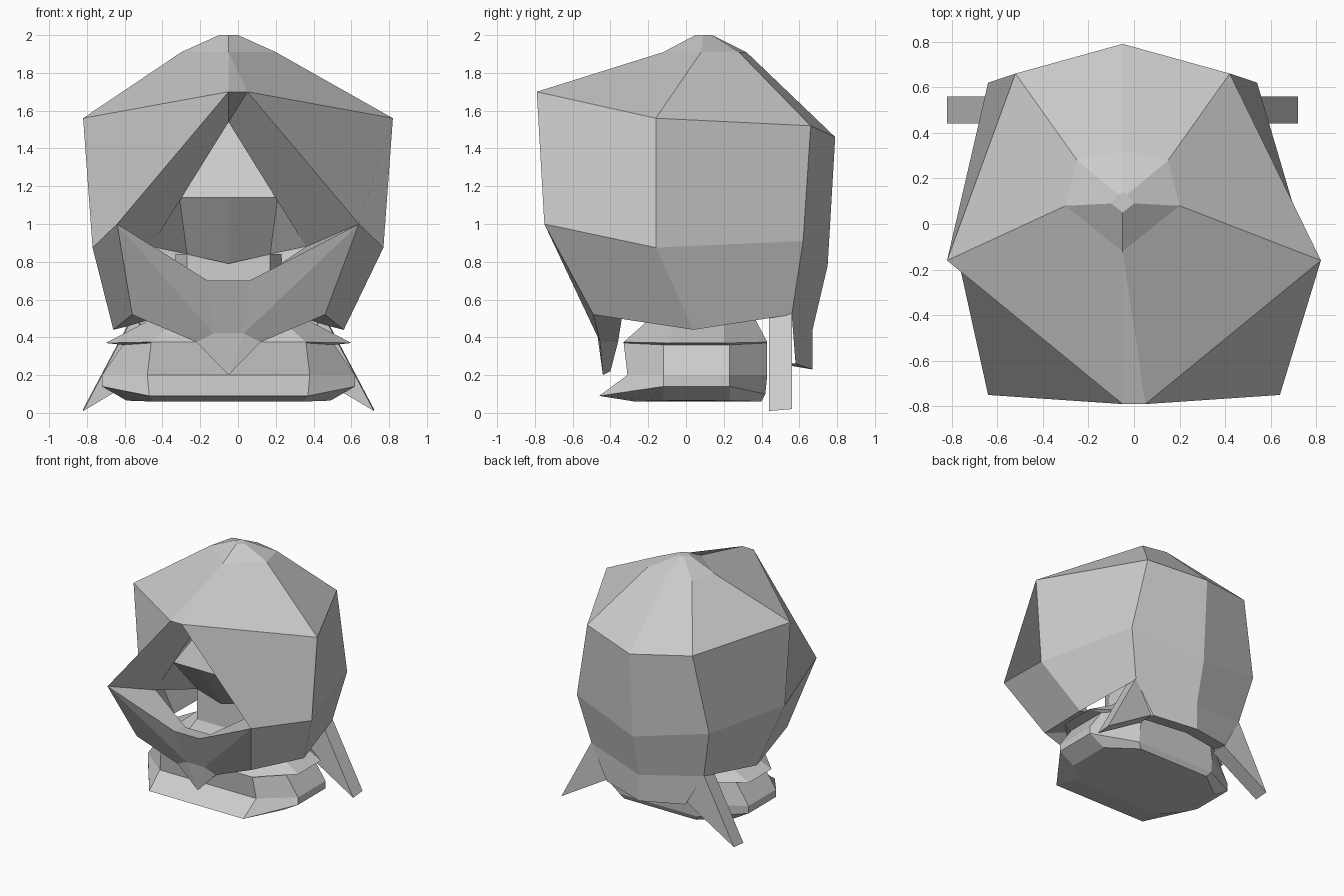
import bpy, bmesh

if "Cube" in bpy.data.objects:
    bpy.data.objects.remove(bpy.data.objects["Cube"])

CX = -0.05  # symmetry plane of the figure


def make(name, polys):
    """Object from polygons given as point tuples, welded together."""
    bm = bmesh.new()
    for poly in polys:
        pts = []
        for p in poly:
            if p not in pts:
                pts.append(p)
        if len(pts) > 2:
            bm.faces.new([bm.verts.new(p) for p in pts])
    bmesh.ops.remove_doubles(bm, verts=bm.verts, dist=0.0005)
    bmesh.ops.recalc_face_normals(bm, faces=bm.faces)
    me = bpy.data.meshes.new(name)
    bm.to_mesh(me)
    bm.free()
    ob = bpy.data.objects.new(name, me)
    bpy.context.collection.objects.link(ob)
    return ob


def side(p, s, extra=0.0):
    return (round(CX + s * p[0] + (extra if s > 0 else 0), 4), p[1], p[2])


def ring(half, extras=(0, 0, 0, 0)):
    """Half outline (front, side, back corner, back) to a full outline."""
    left = [side(p, -1) for p in half]
    right = [side(p, 1, e) for p, e in zip(half, extras)]
    return left + right[-2::-1]


def loft(rings, closed=False):
    out = []
    for a, b in zip(rings, rings[1:]):
        n = len(a)
        for i in range(n if closed else n - 1):
            j = (i + 1) % n
            out.append((a[i], a[j], b[j], b[i]))
    return out


# hood: stacked outlines, front right side is slightly wider
top = ring([(0, .05, 2), (.05, .09, 2), (.02, .13, 2), (0, .14, 2)])
crown = ring([(0, -.12, 1.91), (.25, .08, 1.91), (.2, .28, 1.91), (0, .32, 1.91)])
wide = ring([(0, -.79, 1.7), (.77, -.16, 1.56), (.47, .66, 1.52), (0, .79, 1.46)],
            (.1, .1, 0, 0))
cheek = ring([(.59, -.75, 1.0), (.72, -.16, .875), (.59, .62, .91), (0, .75, .78)],
             (.1, .1, 0, 0))
hem = ring([(.51, -.49, .52), (.61, .04, .44), (.5, .56, .52), (0, .67, .44)])
hood = loft([top, crown, wide], True) + loft([wide, cheek, hem]) + [top]
make("hood", hood)

# rim of the face opening and lining behind the cheeks
apex = (CX, -.42, 1.54)
rim, face, lining, mask = [], [], [], []
centre = {}
for s, o in ((-1, 0), (1, -1)):
    rim_low = side((.41, -.39, .88), s)
    rim.append((wide[o], cheek[o], rim_low, apex))
    # sloped face inside the hood
    brow = side((.26, -.38, 1.14), s)
    chin = side((.22, -.13, .84), s)
    face += [((CX, -.22, 1.56), brow, (CX, -.38, 1.14)),
             (brow, chin, (CX, -.15, .79), (CX, -.38, 1.14)),
             (brow, rim_low, chin)]
    # lining and bottom edge of the hood sides
    hem_in = side((.4, -.34, .5), s)
    side_in = side((.53, .04, .46), s)
    top_in = side((.6, -.1, .86), s)
    i, j = (0, 1) if s < 0 else (-1, -2)
    lining += [(rim_low, top_in, side_in, hem_in),
               (hem[i], hem[j], side_in, hem_in)]
    # mask half
    lip, lip_in = side((.11, -.58, .7), s), side((.11, -.44, .68), s)
    strip = side((.08, -.47, .42), s)
    low, low_in = side((.17, -.455, .375), s), side((.17, -.36, .375), s)
    tip, tip_in = (CX, -.44, .2), (CX, -.40, .22)
    mask += [(cheek[o], lip, strip), (cheek[o], strip, low, hem[o]),
             (strip, tip, low), (cheek[o], lip, lip_in, rim_low),
             (hem[o], low, low_in, hem_in), (low, tip, tip_in, low_in),
             (rim_low, lip_in, low_in, hem_in)]
    centre[s] = (lip, strip, lip_in, low_in)
rim.append((wide[0], wide[-1], apex))
(lp, st, li, lo), (rp, sr, ri, ro) = centre[-1], centre[1]
mask += [(lp, rp, sr, st), (st, sr, tip), (lp, rp, ri, li),
         (li, ri, ro, lo), (lo, ro, tip_in)]
make("hood_rim", rim)
make("inner_face", face)
make("hood_lining", lining)
make("mask", mask)

# neck scarf flap: short skirt below the back of the hood
c = (side((.5, .56, .52), -1), (CX, .67, .44), side((.5, .56, .52), 1))
d = (side((.35, .58, .26), -1), (CX, .67, .23), side((.35, .58, .26), 1))
e = tuple((p[0], p[1] - .12, p[2] + .02) for p in d)
f = tuple((p[0], p[1] - .12, p[2]) for p in c)
make("back_flap", loft([c, d, e, f]))

# two pointed tails
for s, name in ((-1, "left_tail"), (1, "right_tail")):
    prof = [(.5, .52), (.77, .01), (.35, .26)]
    a = [side((x, .44, z), s) for x, z in prof]
    b = [side((x, .56, z + .01), s) for x, z in prof]
    make(name, loft([a, b], True) + [a, b])


def octagon(fx, fy, fz, sx, sz, bx, by, bz, y0=-.12, y1=.23):
    half = [(fx, fy, fz), (sx, y0, sz), (sx, y1, sz), (bx, by, bz)]
    return [side(p, -1) for p in half] + [side(p, 1) for p in half[::-1]]


# faceted base with shoulder ridge, rising into the neck
body = [
    octagon(.4, -.27, .06, .54, .065, .32, .4, .06),
    octagon(.42, -.46, .09, .67, .14, .35, .42, .1),
    octagon(.43, -.31, .2, .67, .2, .35, .43, .2),
    octagon(.41, -.33, .37, .56, .36, .33, .43, .37),
    octagon(.41, -.33, .375, .65, .37, .33, .43, .375, -.09, .2),
    octagon(.28, -.2, .49, .44, .48, .26, .37, .49, -.06, .2),
    octagon(.22, -.14, .6, .3, .6, .2, .32, .6, 0, .18),
    octagon(.22, -.13, .84, .28, .84, .2, .3, .84, 0, .18),
]
make("base_and_neck", loft(body, True) + [body[0], body[-1]])
